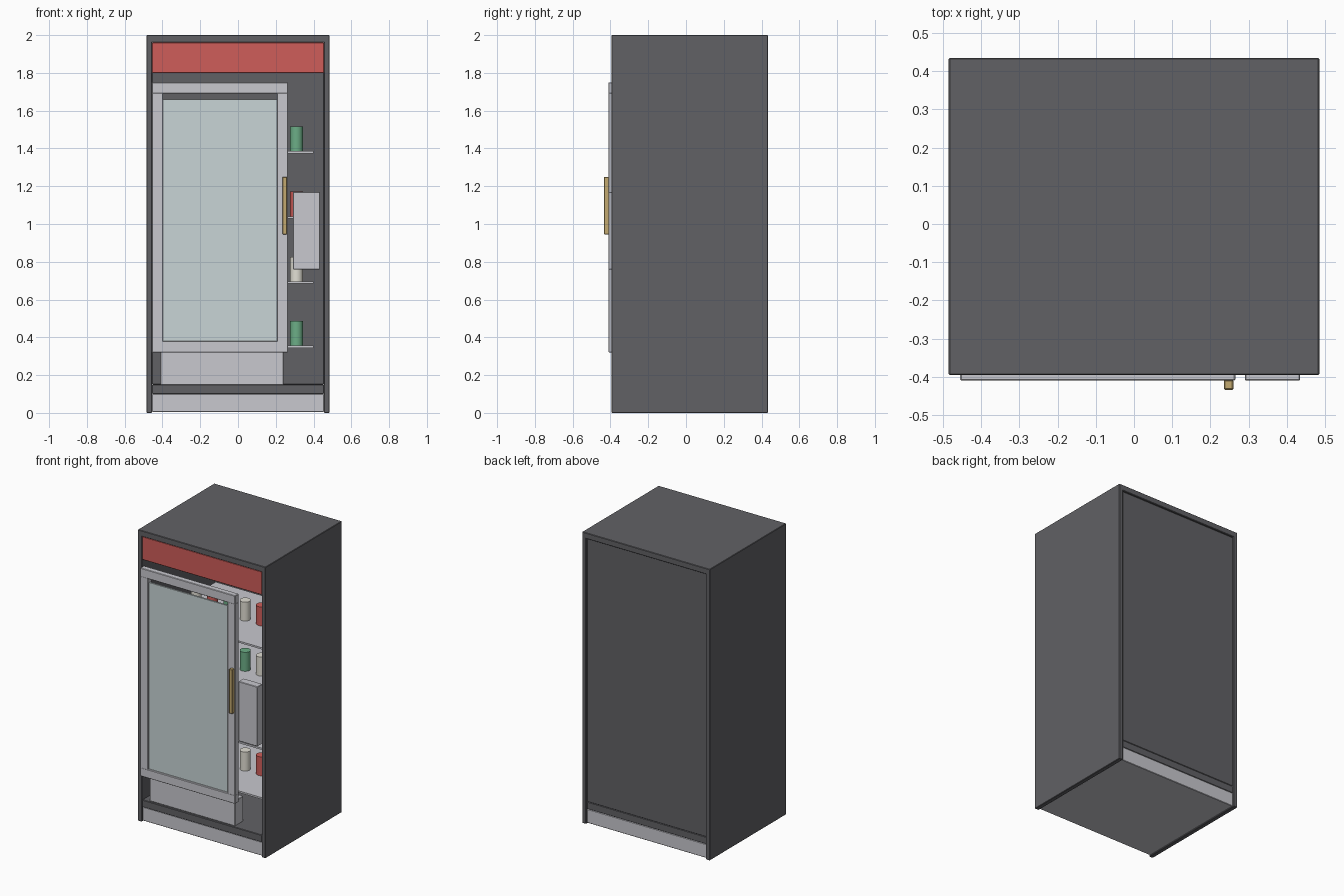
import bpy
import math

if "Cube" in bpy.data.objects:
    bpy.data.objects.remove(bpy.data.objects["Cube"])


def material(name, rgb):
    m = bpy.data.materials.new(name)
    m.diffuse_color = (*rgb, 1)
    m.use_nodes = True
    m.node_tree.nodes["Principled BSDF"].inputs["Base Color"].default_value = m.diffuse_color
    return m


DARK = material("dark_steel", (0.12, 0.12, 0.13))
LIGHT = material("light_metal", (0.58, 0.58, 0.62))
RED = material("red", (0.62, 0.11, 0.10))
GREEN = material("green", (0.15, 0.42, 0.24))
CREAM = material("cream", (0.76, 0.74, 0.66))
GLASS = material("glass", (0.58, 0.66, 0.67))
GOLD = material("brass", (0.55, 0.40, 0.16))


def box(name, x, y, z, mat, bevel=0.003):
    """Box from (min, max) ranges on each axis, with lightly bevelled edges."""
    bpy.ops.mesh.primitive_cube_add(
        size=1, location=[(a + b) / 2 for a, b in (x, y, z)])
    o = bpy.context.object
    o.name = name
    o.scale = [b - a for a, b in (x, y, z)]
    bpy.ops.object.transform_apply(location=False, rotation=False, scale=True)
    o.data.materials.append(mat)
    if bevel:
        mod = o.modifiers.new("edge", 'BEVEL')
        mod.width = bevel
        mod.segments = 1
    return o


# Hollow cabinet shell
box("left_side", (-0.485, -0.455), (-0.395, 0.435), (0, 2), DARK)
box("right_side", (0.455, 0.485), (-0.395, 0.435), (0, 2), DARK)
box("top_panel", (-0.482, 0.482), (-0.395, 0.435), (1.96, 2), DARK)
box("floor_panel", (-0.455, 0.455), (-0.39, 0.425), (0.10, 0.15), DARK)
box("back_panel", (-0.455, 0.455), (0.395, 0.425), (0.15, 1.96), DARK)
box("base_plinth", (-0.455, 0.455), (-0.385, 0.425), (0.005, 0.10), LIGHT)
box("header_panel", (-0.455, 0.455), (-0.392, -0.35), (1.80, 1.96), RED)

# Shelves with a row of cans on each
COLOURS = (CREAM, RED, GREEN)
for row, z in enumerate((1.38, 1.035, 0.69, 0.35)):
    box(f"shelf_{row}", (-0.40, 0.40), (-0.30, 0.33),
        (z - 0.006, z + 0.006), LIGHT, 0)
    for i in range(6):
        bpy.ops.mesh.primitive_cylinder_add(
            vertices=24, radius=0.034, depth=0.13,
            location=(-0.31 + 0.124 * i, -0.01, z + 0.071))
        can = bpy.context.object
        can.name = f"can_{row}_{i}"
        can.data.materials.append(COLOURS[(i - row) % 3])
        bpy.ops.object.shade_smooth_by_angle(angle=math.radians(30))

# Door frame, glass and handle
DY = (-0.41, -0.37)
box("door_left_stile", (-0.455, -0.398), DY, (0.375, 1.695), LIGHT)
box("door_right_stile", (0.207, 0.265), DY, (0.375, 1.695), LIGHT)
box("door_bottom_rail", (-0.455, 0.265), DY, (0.32, 0.38), LIGHT)
box("door_top_rail", (-0.455, 0.265), DY, (1.69, 1.75), LIGHT)
box("door_glass", (-0.40, 0.21), (-0.397, -0.385), (0.375, 1.66), GLASS, 0)
box("door_handle", (0.235, 0.26), (-0.434, -0.408), (0.945, 1.25), GOLD)

# Payment panel and collection bin
box("payment_panel", (0.29, 0.435), (-0.41, -0.355), (0.76, 1.17), LIGHT)
box("collection_bin", (-0.41, 0.24), (-0.375, -0.285), (0.148, 0.322), LIGHT)
